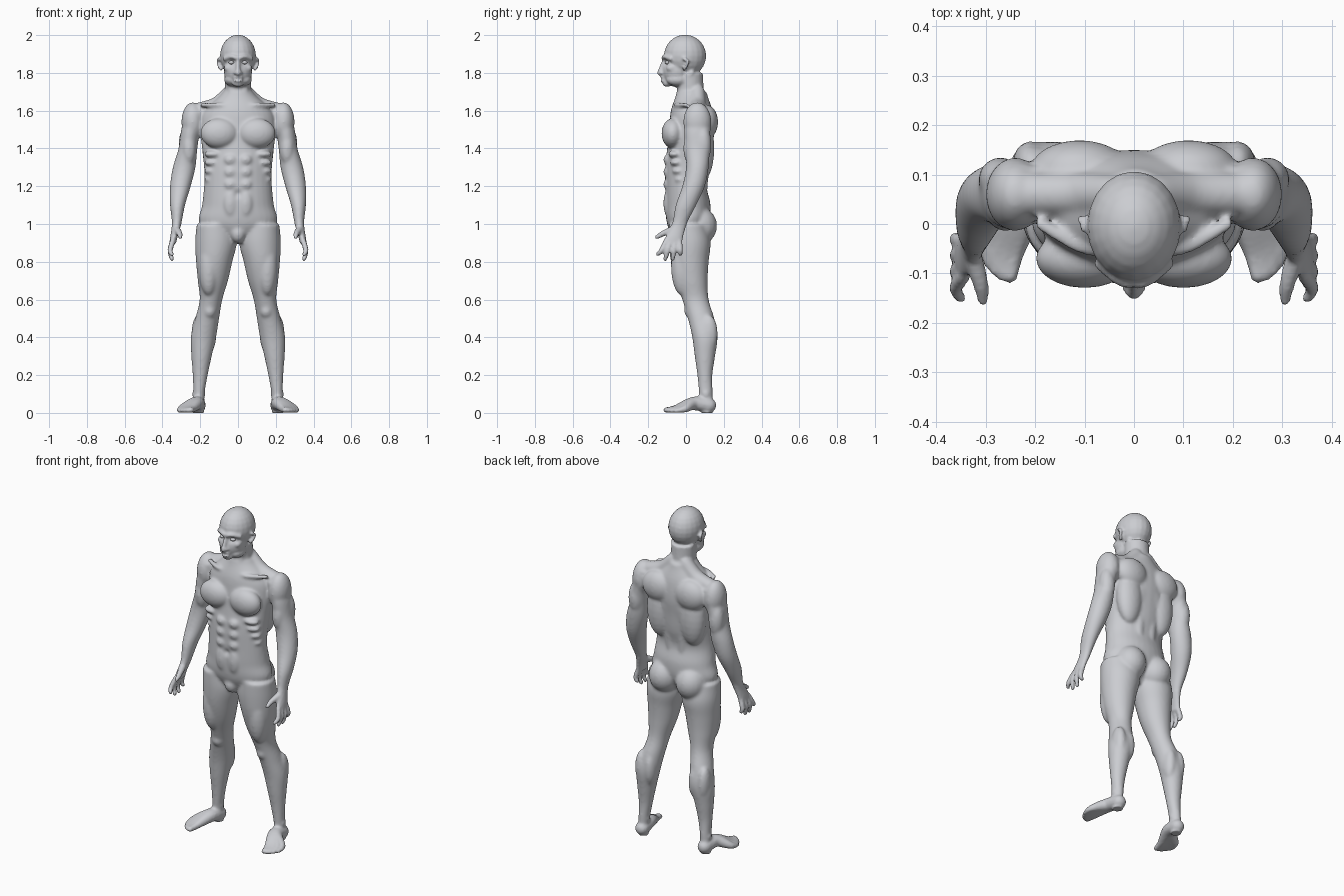
import bpy, bmesh, math
from mathutils import Vector

cube = bpy.data.objects.get("Cube")
if cube:
    bpy.data.objects.remove(cube, do_unlink=True)

GREY = (0.6, 0.61, 0.64, 1)
skin = bpy.data.materials.new("neutral grey")
skin.use_nodes = True
skin.diffuse_color = GREY
skin.node_tree.nodes["Principled BSDF"].inputs["Base Color"].default_value = GREY

bm = bmesh.new()
SIDES = {"left": 1, "right": -1}


def interpolate(rows, steps=6):
    """Pass a smooth Catmull-Rom curve through rows of equal length."""
    rows = [Vector(row) for row in rows]
    last = len(rows) - 1
    result = []
    for i in range(last):
        before, start = rows[max(i - 1, 0)], rows[i]
        end, after = rows[i + 1], rows[min(i + 2, last)]
        leave, arrive = (end - before) / 2, (after - start) / 2
        for k in range(steps):
            t = k / steps
            curve = (start - end) * 2 + leave + arrive
            bend = (end - start) * 3 - leave * 2 - arrive
            result.append(start + leave * t + bend * t ** 2 + curve * t ** 3)
    return result + [rows[-1]]


def circle(count):
    return [(math.cos(math.tau * k / count), math.sin(math.tau * k / count)) for k in range(count)]


def bridge(rings, side):
    """Close a stack of rings into a solid, flipped to the given side."""
    rings = [[bm.verts.new((side * p[0], p[1], p[2])) for p in ring] for ring in rings]
    for upper, lower in zip(rings, rings[1:]):
        for k in range(len(upper)):
            bm.faces.new((upper[k - 1], upper[k], lower[k], lower[k - 1]))
    bm.faces.new(rings[0])
    bm.faces.new(rings[-1])


def loft(top, bottom, rows, side=1):
    """Upright skin over evenly spaced ovals: centre x, centre y, half width, half depth."""
    ovals = interpolate(rows)
    rings = []
    for i, (x, y, wide, deep) in enumerate(ovals):
        z = top + (bottom - top) * i / (len(ovals) - 1)
        rings.append([(x + wide * c, y + deep * s, z) for c, s in circle(32)])
    bridge(rings, side)


def blob(center, radii, side=1):
    """Oval muscle or feature."""
    (x, y, z), (wide, deep, tall) = center, radii
    rings = []
    for k in range(13):
        a = math.pi * (k + .25) / 12.5
        flat = math.sin(a)
        rings.append([(x + wide * flat * c, y + deep * flat * s, z + tall * math.cos(a))
                      for c, s in circle(20)])
    bridge(rings, side)


def chain(points, radii, side=1):
    """Tapered strand with round ends through the points."""
    path = interpolate([(*p, r) for p, r in zip(points, radii)])
    stations = []
    for i, row in enumerate(path):
        along = (path[min(i + 1, len(path) - 1)].xyz - path[max(i - 1, 0)].xyz).normalized()
        stations.append((row.xyz, along, row.w))

    def dome(station, direction):
        spot, along, r = station
        return [(spot + along * direction * r * math.sin(a), along, r * math.cos(a))
                for a in (.4, .8, 1.1, 1.4)]

    stations = dome(stations[0], -1)[::-1] + stations + dome(stations[-1], 1)
    rings = []
    for spot, along, r in stations:
        turn = along.to_track_quat("Z", "Y")
        rings.append([spot + turn @ Vector((c * r, s * r, 0)) for c, s in circle(12)])
    bridge(rings, side)


def build_trunk():
    loft(1.7, 0.9, [(0, .03, .08, .08), (0, .03, .18, .11), (0, .03, .2, .12),
                    (0, .02, .19, .12), (0, .01, .18, .12), (0, 0, .18, .11),
                    (0, .01, .19, .12), (0, .01, .2, .11), (0, 0, .05, .06)])
    # Neck, front of the pelvis
    loft(1.8, 1.6, [(0, .02, .07, .07), (0, .025, .07, .07), (0, .03, .08, .08)])
    blob((0, -.06, .95), (.04, .04, .05))


def build_trunk_muscles(side):
    # Chest, stomach, ribs
    blob((.1, -.07, 1.48), (.1, .06, .08), side)
    for row in range(3):
        blob((.04, -.095, 1.34 - row * .065), (.035, .025, .03), side)
    for row in range(4):
        blob((.13, -.06 + row * .01, 1.37 - row * .045), (.05, .035, .02), side)
    blob((.04, -.09, 1.11), (.04, .03, .08), side)
    # Wide back muscle, shoulder blade, spine column
    blob((.11, .09, 1.4), (.08, .06, .17), side)
    blob((.11, .11, 1.54), (.1, .06, .09), side)
    chain([(.04, .08, 1.1), (.04, .08, 1.2), (.05, .11, 1.45)], [.035] * 3, side)
    # Neck to shoulder slope, collar bone, neck strand
    chain([(.04, .06, 1.7), (.11, .06, 1.63), (.2, .06, 1.6)], [.04, .045, .045], side)
    chain([(.02, -.05, 1.62), (.1, -.05, 1.63), (.19, 0, 1.63)], [.013] * 3, side)
    chain([(.06, .03, 1.8), (.04, -.02, 1.72), (.01, -.045, 1.63)], [.015] * 3, side)
    # Buttock
    blob((.09, .07, .99), (.09, .095, .1), side)


def build_head():
    # Skull, face, chin
    blob((0, -.005, 1.89), (.095, .112, .112))
    blob((0, -.05, 1.81), (.075, .075, .085))
    blob((0, -.1, 1.745), (.03, .025, .02))
    # Nose bridge, lips
    chain([(0, -.115, 1.87), (0, -.13, 1.83), (0, -.14, 1.8)], [.01, .011, .014])
    for z in (1.776, 1.758):
        blob((0, -.12, z), (.025, .016, .008))


def build_head_sides(side):
    # Jaw, cheekbone, nostril
    blob((.035, -.045, 1.765), (.038, .06, .035), side)
    blob((.055, -.075, 1.825), (.02, .03, .02), side)
    blob((.014, -.13, 1.8), (.01, .013, .01), side)
    # Brow, ear
    chain([(.01, -.12, 1.88), (.035, -.11, 1.885), (.07, -.08, 1.875)], [.012] * 3, side)
    chain([(.09, -.01, 1.82), (.1, 0, 1.835), (.105, .01, 1.86), (.1, -.01, 1.875)], [.009] * 4, side)


def build_arm(side):
    loft(1.6, 0.9, [(.22, .06, .05, .06), (.25, .06, .05, .07), (.265, .06, .05, .065),
                    (.285, .06, .06, .06), (.305, .04, .055, .06), (.32, 0, .04, .055),
                    (.325, -.035, .025, .04), (.345, -.07, .018, .05)], side)
    # Shoulder cap, front and back of the upper arm
    blob((.24, .06, 1.54), (.06, .075, .105), side)
    blob((.26, .03, 1.4), (.04, .045, .09), side)
    blob((.27, .09, 1.42), (.045, .045, .1), side)
    # Fingers fan from front to back
    for i in range(4):
        t = i / 3
        chain([(.345, -.105 + t * .07, .91), (.36, -.13 + t * .1, .86),
               (.35, -.15 + t * .12, .84 - .03 * math.sin(math.pi * t))], [.015, .014, .011], side)
    # Thumb
    chain([(.325, -.07, .97), (.31, -.12, .95), (.305, -.155, .93)], [.02, .016, .011], side)


def build_leg(side):
    loft(1, 0, [(.12, .01, .1, .1), (.117, .02, .11, .11), (.126, .02, .096, .1),
                (.133, .03, .08, .085), (.143, .05, .06, .07), (.163, .08, .063, .07),
                (.183, .1, .067, .067), (.193, .1, .054, .054), (.2, .1, .04, .04),
                (.207, .105, .03, .036), (.21, .11, .03, .03)], side)
    # Thigh, kneecap, calf heads, ankle bones
    blob((.155, -.02, .78), (.055, .06, .16), side)
    blob((.15, .025, .54), (.035, .035, .04), side)
    for x in (.15, .21):
        blob((x, .12, .42), (.036, .048, .1), side)
    for x in (.185, .232):
        blob((x, .105, .1), (.013, .018, .018), side)
    # Foot as five rays from heel to toe
    for i in range(5):
        t = i / 4
        x, y, r = .25 + t * .06, -.105 + t * t * .05, .015 - t * .005
        chain([(.21, .12, .04), (.215 + t * .015, .04, .05), (x - .01, y + .05, .022), (x, y, r)],
              [.04, .036, .02, r], side)


build_trunk()
build_head()
for side in SIDES.values():
    for build in (build_trunk_muscles, build_head_sides, build_arm, build_leg):
        build(side)
bmesh.ops.recalc_face_normals(bm, faces=bm.faces)
source = bpy.data.meshes.new("body_parts")
bm.to_mesh(source)
bm.free()

# Fuse the parts into one skin
body = bpy.data.objects.new("body", source)
bpy.context.collection.objects.link(body)
fuse = body.modifiers.new("fuse", "REMESH")
fuse.mode = "VOXEL"
fuse.voxel_size = .007
soften = body.modifiers.new("soften", "SMOOTH")
soften.iterations = 3
graph = bpy.context.evaluated_depsgraph_get()
mesh = bpy.data.meshes.new_from_object(body.evaluated_get(graph))
body.modifiers.clear()
body.data = mesh
mesh.name = "body"
bpy.data.meshes.remove(source)


def is_detail(p):
    return p.z > 1.73 or p.z < .07 or (abs(p.x) > .28 and p.z < 1)


# Blend the muscles, keeping head, hands and feet crisp
muscles = body.vertex_groups.new(name="muscles")
muscles.add([v.index for v in mesh.vertices if not is_detail(v.co)], 1, "REPLACE")
blend = body.modifiers.new("blend", "SMOOTH")
blend.iterations = 12
blend.vertex_group = muscles.name

# Press in the eye sockets, navel and mouth line
dents = [(Vector((side * .035, -.115, 1.856)), .017, .013) for side in SIDES.values()]
dents.append((Vector((0, -.115, 1.16)), .015, .02))
dents += [(Vector((x * .01, -.13, 1.767)), .006, .004) for x in range(-2, 3)]
for v in mesh.vertices:
    if v.co.y < -.05 and abs(v.co.x) < .08 and v.co.z > 1.1:
        for center, radius, depth in dents:
            v.co.y += depth * math.exp(-(v.co - center).length_squared / radius ** 2)
mesh.materials.clear()
mesh.materials.append(skin)
mesh.polygons.foreach_set("material_index", [0] * len(mesh.polygons))
mesh.polygons.foreach_set("use_smooth", [True] * len(mesh.polygons))

# Eyeballs
for name, side in SIDES.items():
    bpy.ops.mesh.primitive_uv_sphere_add(segments=20, ring_count=12, radius=.014,
                                         location=(side * .035, -.098, 1.855))
    eye = bpy.context.object
    eye.name = name + "_eye"
    eye.scale = (1.1, 1, .7)
    eye.data.materials.append(skin)
    bpy.ops.object.shade_smooth()
